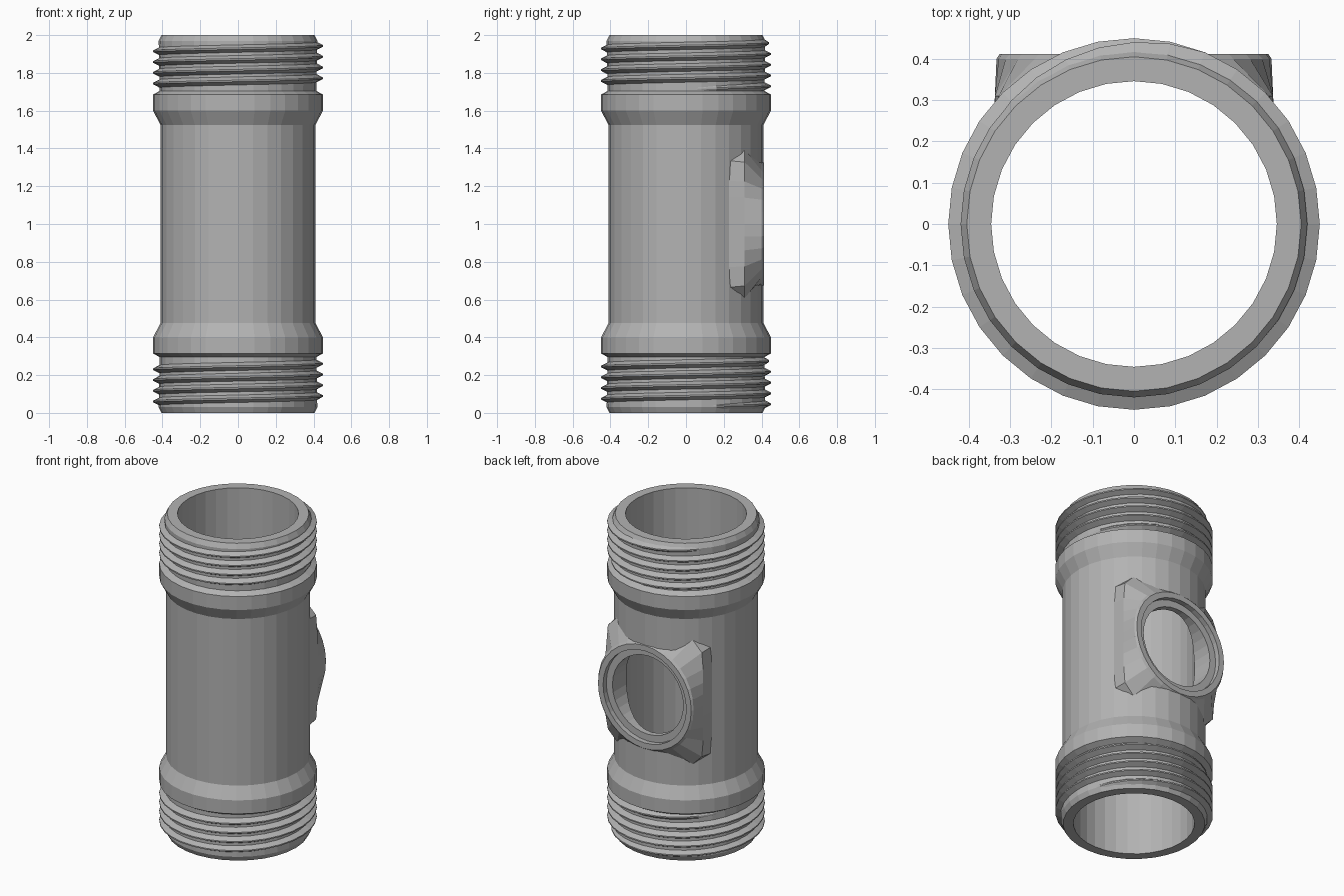
import bpy, bmesh, math

if "Cube" in bpy.data.objects:
    bpy.data.objects.remove(bpy.data.objects["Cube"])

SIDES = 32
steel = bpy.data.materials.new("grey steel")
steel.diffuse_color = (0.45, 0.45, 0.45, 1)
steel.use_nodes = True
steel.node_tree.nodes["Principled BSDF"].inputs["Base Color"].default_value = steel.diffuse_color


def loft(name, rings, closed=True):
    """Skin rings of points into a solid with capped ends."""
    bm = bmesh.new()
    loops = [[bm.verts.new(p) for p in ring] for ring in rings]
    n = len(loops[0])
    for a, b in zip(loops, loops[1:]):
        for i in range(n):
            j = (i + 1) % n
            bm.faces.new((a[i], a[j], b[j], b[i]))
    if closed:
        bm.faces.new(loops[0][::-1])
        bm.faces.new(loops[-1])
    bmesh.ops.recalc_face_normals(bm, faces=bm.faces)
    mesh = bpy.data.meshes.new(name)
    bm.to_mesh(mesh)
    bm.free()
    mesh.materials.append(steel)
    ob = bpy.data.objects.new(name, mesh)
    bpy.context.collection.objects.link(ob)
    return ob


def angles(n=SIDES):
    return [2 * math.pi * i / n for i in range(n)]


def lathe_z(name, profile):
    return loft(name, [[(r * math.cos(a), r * math.sin(a), z) for a in angles()]
                       for r, z in profile])


def ring_y(y, rx, rz, power, n=SIDES):
    """Superellipse around the side port axis: power 2 is round, high is square."""
    pts = []
    for a in angles(n):
        c, s = math.cos(a), math.sin(a)
        k = (abs(c / rx) ** power + abs(s / rz) ** power) ** (-1 / power)
        pts.append((k * c, y, 1 + k * s))
    return pts


def boolean(target, tool, op):
    tool.hide_render = True
    m = target.modifiers.new(op, 'BOOLEAN')
    m.operation, m.object, m.solver = op, tool, 'EXACT'
    bpy.context.view_layer.objects.active = target
    bpy.ops.object.modifier_apply(modifier=m.name)
    bpy.data.objects.remove(tool)


# pipe body: chamfered end, thread root, collar, taper, mirrored to the top
half = [(0.405, 0), (0.42, 0.03), (0.415, 0.295), (0.45, 0.315), (0.45, 0.40), (0.41, 0.475)]
pipe = lathe_z("pipe_body", half + [(r, 2 - z) for r, z in reversed(half)])

# side port boss: round flat face blending to a squarish base
boss = loft("port_boss", [ring_y(0.20, 0.342, 0.415, 10), ring_y(0.31, 0.337, 0.40, 8),
                          ring_y(0.40, 0.333, 0.335, 2.1), ring_y(0.412, 0.325, 0.325, 2)])
boolean(pipe, boss, 'UNION')

# main bore, port counterbore and port hole
boolean(pipe, lathe_z("bore_cutter", [(0.346, -0.1), (0.346, 2.1)]), 'DIFFERENCE')
for r, depth in ((0.29, 0.38), (0.247, 0.1)):
    cutter = loft("port_cutter", [ring_y(depth, r, r, 2), ring_y(0.6, r, r, 2)])
    boolean(pipe, cutter, 'DIFFERENCE')


# screw threads: a triangular ridge wound round each end, fading at both tips
def thread(name, z0, z1, pitch=0.057):
    steps = round((z1 - z0) / pitch * SIDES)
    rings = []
    for i in range(steps + 1):
        a = 2 * math.pi * i / SIDES
        z = z0 + pitch * i / SIDES
        f = min(1, i / 8, (steps - i) / 8)
        section = [(0.405, -0.027), (0.412 + 0.038 * f, -0.004),
                   (0.412 + 0.038 * f, 0.004), (0.405, 0.027)]
        rings.append([(r * math.cos(a), r * math.sin(a), z + dz) for r, dz in section])
    return loft(name, rings)


thread("lower_thread", 0.032, 0.285)
thread("upper_thread", 1.715, 1.968)
